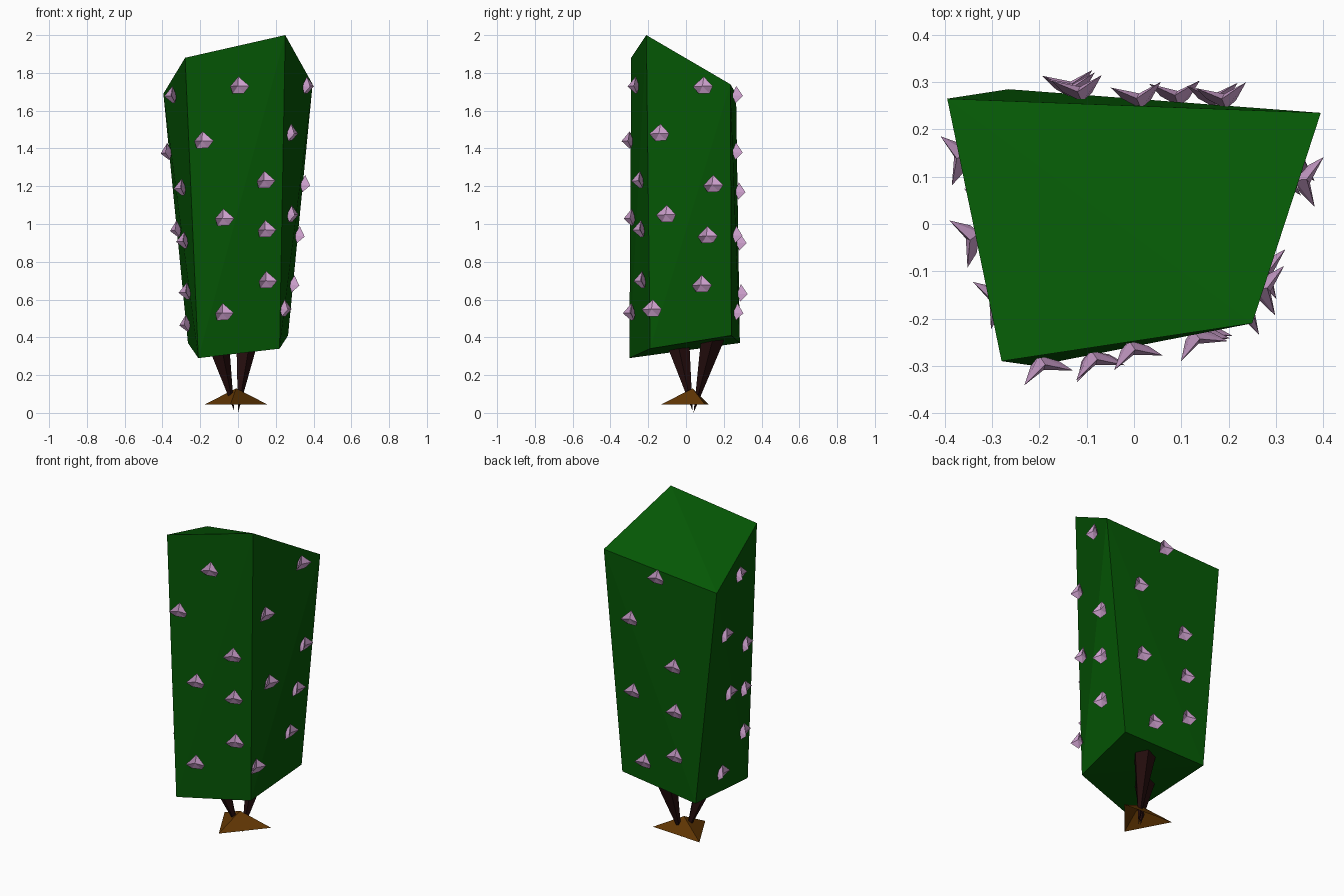
import bpy, bmesh
from math import sin, cos, pi
from mathutils import Vector
from mathutils.bvhtree import BVHTree

cube = bpy.data.objects.get("Cube")
if cube:
    bpy.data.objects.remove(cube, do_unlink=True)


def material(name, rgb):
    m = bpy.data.materials.new(name)
    m.use_nodes = True
    m.diffuse_color = (*rgb, 1)
    bsdf = next(n for n in m.node_tree.nodes if n.type == 'BSDF_PRINCIPLED')
    bsdf.inputs["Base Color"].default_value = (*rgb, 1)
    return m


leaf_green = material("leaf green", (0.0015, 0.095, 0.0015))
blossom_pink = material("blossom pink", (0.64, 0.37, 0.64))
bark_brown = material("dark bark", (0.018, 0.004, 0.004))
soil_brown = material("soil brown", (0.12, 0.037, 0.001))


def finish(bm, name, mat):
    bmesh.ops.recalc_face_normals(bm, faces=bm.faces)
    mesh = bpy.data.meshes.new(name)
    bm.to_mesh(mesh)
    mesh.materials.append(mat)
    obj = bpy.data.objects.new(name, mesh)
    bpy.context.collection.objects.link(obj)
    return obj


def fan(bm, ring, tip):
    """Triangles from a ring of vertices to one tip."""
    top = bm.verts.new(tip)
    for i in range(len(ring)):
        bm.faces.new((ring[i], ring[(i + 1) % len(ring)], top))


# Clipped foliage block, skewed and flaring upward
hedge = bmesh.new()
for corner in [(-0.21, -0.30, 0.29), (0.22, -0.19, 0.34), (0.265, 0.24, 0.41), (-0.265, 0.285, 0.37),
               (-0.28, -0.29, 1.88), (0.25, -0.21, 2.0), (0.395, 0.235, 1.74), (-0.395, 0.265, 1.69)]:
    hedge.verts.new(corner)
bmesh.ops.convex_hull(hedge, input=hedge.verts)
bmesh.ops.recalc_face_normals(hedge, faces=hedge.faces)
surface = BVHTree.FromBMesh(hedge)
finish(hedge, "foliage", leaf_green)

# Two forked stems, tapering to points in the soil
for name, centre, tip in (("stem_front", (-0.125, -0.055, 0.42), (-0.02, 0.035, 0.01)),
                          ("stem_back", (0.05, 0.155, 0.44), (0.0, 0.04, 0.0))):
    bm = bmesh.new()
    ring = [bm.verts.new(Vector(centre) + Vector((cos(a), sin(a), 0)) * 0.074)
            for a in (i * 2 * pi / 5 for i in range(5))]
    fan(bm, ring, tip)
    finish(bm, name, bark_brown)

# Three-sided soil mound, open underneath
bm = bmesh.new()
corners = [(-0.04, -0.13, 0.045), (0.155, 0.1, 0.045), (-0.175, 0.12, 0.045)]
fan(bm, [bm.verts.new(p) for p in corners], (-0.01, 0.035, 0.13))
finish(bm, "soil_mound", soil_brown)

# Blossom outline: sideways, upward and outward from its root
PETALS = [(0, 0.051, 0.016), (0.056, 0, 0.036), (0.03, -0.038, 0.012),
          (-0.03, -0.04, 0.012), (-0.05, -0.002, 0.052)]


def blossom(bm, root, normal):
    """Five-cornered flower with its two side petals flared outward."""
    up = (Vector((0, 0, 1)) - normal * normal.z).normalized()
    side = up.cross(normal)

    def point(s, u, h):
        return root + side * s + up * u + normal * h

    rim = [bm.verts.new(point(*p)) for p in PETALS]
    fan(bm, rim, point(-0.01, 0, -0.006))
    fan(bm, rim[::-1], point(-0.005, 0, 0.026))


# (sideways, height) spots on each side, found by casting inward
sides = {
    "front": (Vector((0, -1, 0)), [(0, 1.73), (-0.19, 1.44), (0.135, 1.23), (-0.08, 1.03),
                                   (0.14, 0.97), (0.145, 0.70), (-0.085, 0.53)]),
    "left": (Vector((1, 0, 0)), [(0.10, 1.73), (-0.13, 1.48), (0.145, 1.21), (-0.095, 1.05),
                                 (0.115, 0.94), (0.085, 0.68), (-0.17, 0.55)]),
    "back": (Vector((0, 1, 0)), [(0.005, 1.68), (0.185, 1.38), (-0.12, 1.17), (0.165, 0.94),
                                 (-0.135, 0.90), (-0.14, 0.63), (0.085, 0.53)]),
    "right": (Vector((-1, 0, 0)), [(-0.03, 1.68), (0.14, 1.38), (-0.16, 1.19), (0.03, 0.97),
                                   (-0.165, 0.91), (-0.175, 0.64), (0.04, 0.47)]),
}
for name, (out, spots) in sides.items():
    bm = bmesh.new()
    for s, z in spots:
        start = Vector((0, s, z)) if out.x else Vector((s, 0, z))
        hit, normal, index, dist = surface.ray_cast(start + out * 2, -out)
        if hit:
            blossom(bm, hit, normal)
    finish(bm, "blossoms_" + name, blossom_pink)
